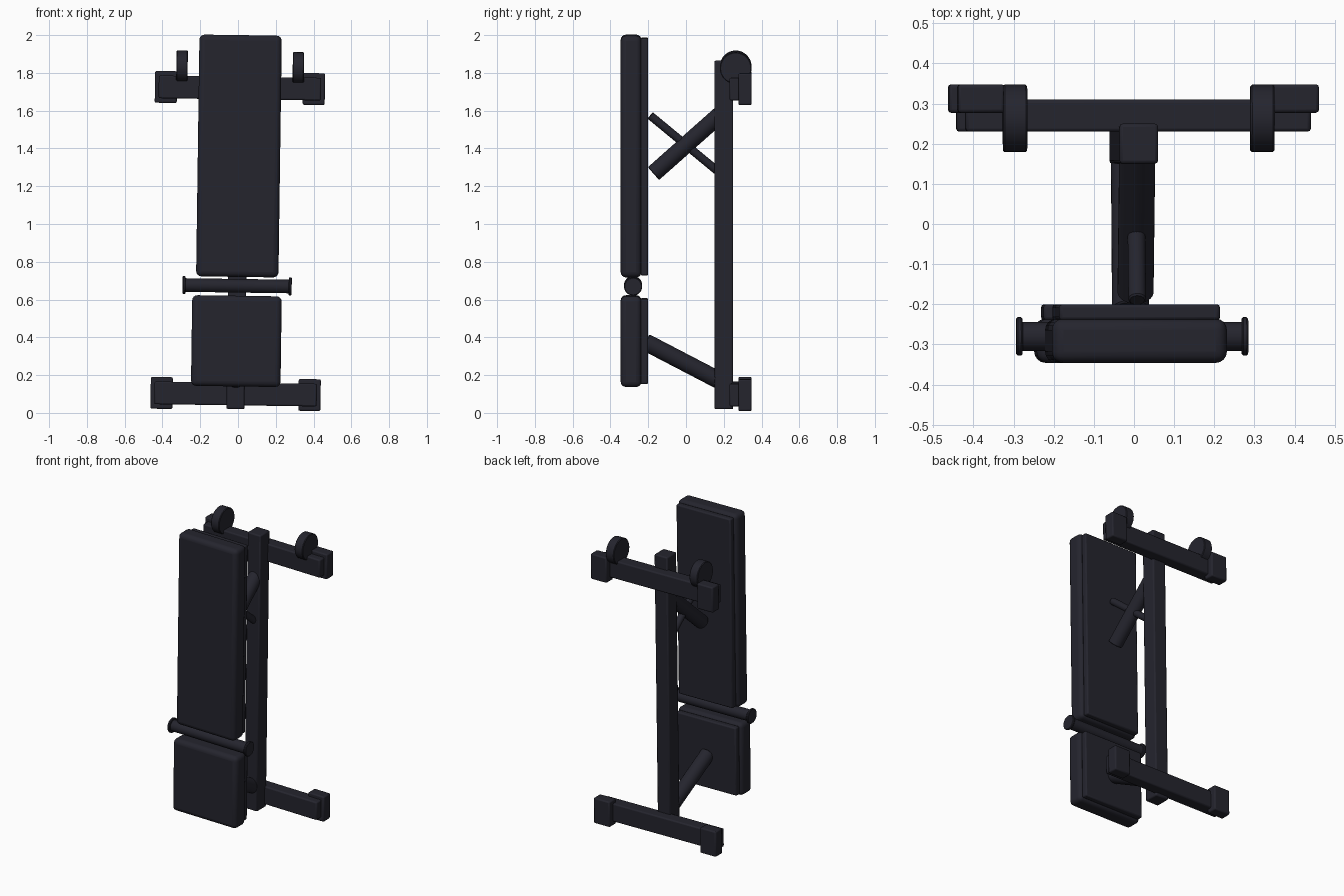
import bpy
import bmesh
from math import pi
from mathutils import Matrix, Vector

if "Cube" in bpy.data.objects:
    bpy.data.objects.remove(bpy.data.objects["Cube"])

dark = bpy.data.materials.new("dark navy")
dark.use_nodes = True
COLOUR = (0.018, 0.018, 0.027, 1)
dark.diffuse_color = COLOUR
dark.node_tree.nodes["Principled BSDF"].inputs["Base Color"].default_value = COLOUR

# The whole bench leans slightly sideways about its middle
PIVOT = Matrix.Translation((0, 0, 1))
LEAN = PIVOT @ Matrix.Rotation(0.014, 4, "Y") @ PIVOT.inverted()


def finish(name, bm, bevel, segments=2):
    """Lean the mesh, round its edges and shade it."""
    bmesh.ops.transform(bm, matrix=LEAN, verts=bm.verts)
    mesh = bpy.data.meshes.new(name)
    bm.to_mesh(mesh)
    bm.free()
    mesh.materials.append(dark)
    obj = bpy.data.objects.new(name, mesh)
    bpy.context.collection.objects.link(obj)
    if bevel:
        mod = obj.modifiers.new("rounded edges", "BEVEL")
        mod.width = bevel
        mod.segments = segments
        mod.limit_method = "ANGLE"
    bpy.ops.object.select_all(action="DESELECT")
    obj.select_set(True)
    bpy.context.view_layer.objects.active = obj
    bpy.ops.object.shade_smooth_by_angle(angle=pi / 6)


def box(name, x, y, z, bevel=0.008, segments=2):
    """Box from (low, high) ranges on each axis."""
    bm = bmesh.new()
    spans = (x, y, z)
    size = [b - a for a, b in spans]
    centre = Vector([(a + b) / 2 for a, b in spans])
    bmesh.ops.create_cube(bm, size=1, matrix=Matrix.Translation(centre) @ Matrix.Diagonal((*size, 1)))
    finish(name, bm, bevel, segments)


def rod(name, start, end, radius, bevel=0.004):
    """Cylinder between two points."""
    start, end = Vector(start), Vector(end)
    axis = end - start
    turn = axis.to_track_quat("Z", "Y").to_matrix().to_4x4()
    bm = bmesh.new()
    bmesh.ops.create_cone(bm, cap_ends=True, segments=32, radius1=radius, radius2=radius,
                          depth=axis.length, matrix=Matrix.Translation((start + end) / 2) @ turn)
    finish(name, bm, bevel, 1)


# Padded cushions with their backing plates
box("backrest_pad", (-0.218, 0.218), (-0.346, -0.236), (0.72, 2.0), 0.028, 4)
box("backrest_plate", (-0.2, 0.2), (-0.24, -0.2), (0.73, 1.985))
box("seat_pad", (-0.237, 0.237), (-0.346, -0.236), (0.14, 0.62), 0.028, 4)
box("seat_plate", (-0.22, 0.22), (-0.24, -0.2), (0.155, 0.605))

# Main spine and the crossbars with end caps
box("spine", (-0.048, 0.048), (0.15, 0.25), (0.02, 1.865))
for label, z in (("lower", 0.1), ("upper", 1.72)):
    box(label + "_crossbar", (-0.43, 0.43), (0.23, 0.31), (z - 0.06, z + 0.06))
    for side, s in (("left", 1), ("right", -1)):
        ends = sorted((s * 0.333, s * 0.45))
        box(f"{label}_{side}_foot", ends, (0.277, 0.348), (z - 0.084, z + 0.084))

# Transport wheels and roller end discs
for side, s in (("left", 1), ("right", -1)):
    rod(side + "_wheel", (s * 0.278, 0.263, 1.83), (s * 0.338, 0.263, 1.83), 0.084)
    rod(side + "_roller_disc", (s * 0.273, -0.28, 0.673), (s * 0.289, -0.28, 0.673), 0.048)
rod("roller_bar", (-0.28, -0.28, 0.673), (0.28, -0.28, 0.673), 0.036, 0)

# Struts between spine and cushions
rod("seat_strut", (0, -0.215, 0.375), (0, 0.2, 0.159), 0.046)
rod("backrest_strut", (0, -0.172, 1.267), (0, 0.2, 1.597), 0.045)
rod("adjusting_rod", (0, -0.19, 1.575), (0, 0.2, 1.253), 0.022)
